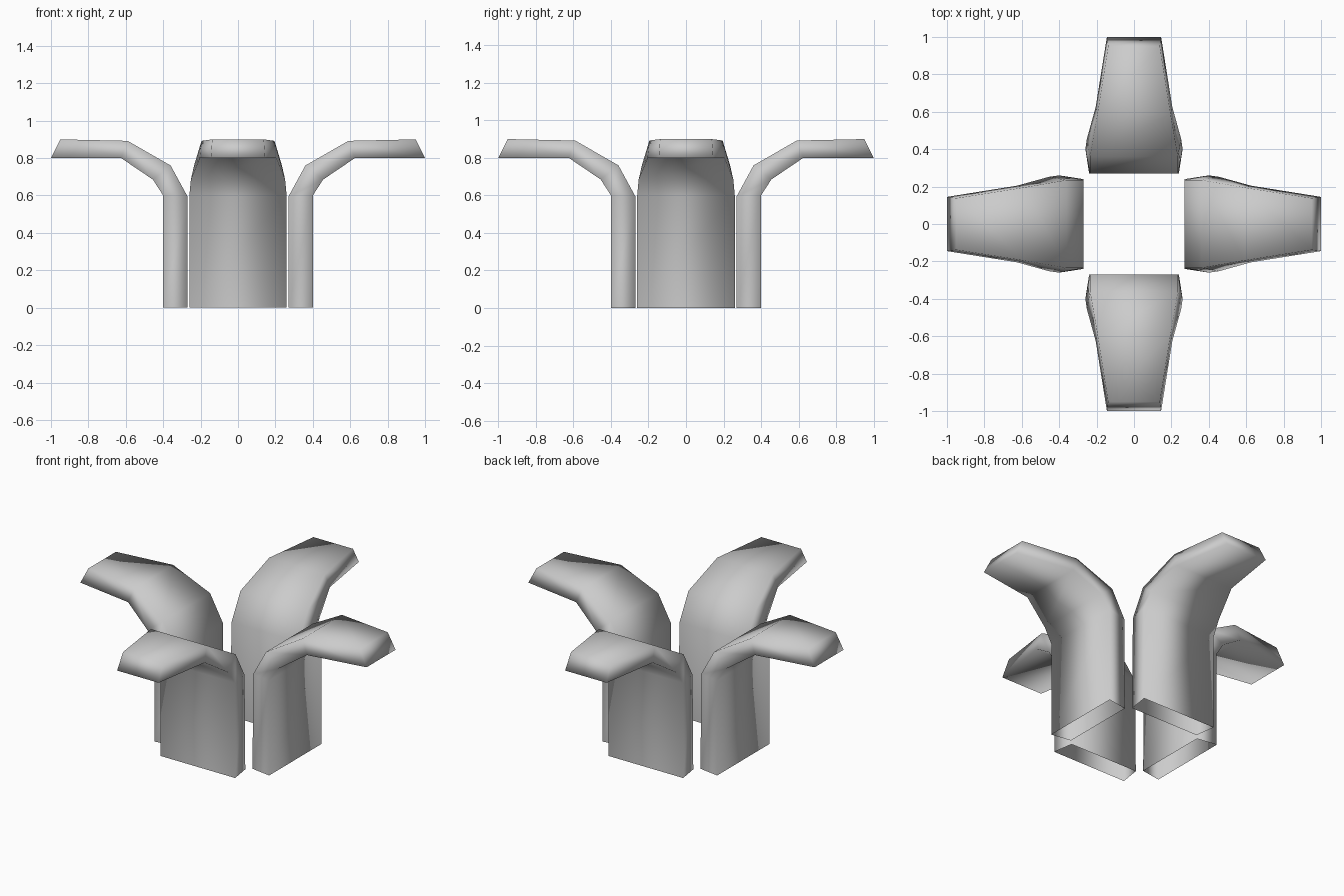
import bpy
import bmesh
import math
from mathutils import Matrix

cube = bpy.data.objects.get("Cube")
if cube:
    bpy.data.objects.remove(cube, do_unlink=True)

grey = bpy.data.materials.new("plain_grey")
grey.use_nodes = True
grey.diffuse_color = (0.6, 0.6, 0.6, 1)
grey.node_tree.nodes["Principled BSDF"].inputs["Base Color"].default_value = (0.6, 0.6, 0.6, 1)

# Petal profile from base to tip: (distance from centre, height, half width)
OUTER = [(0.40, 0, 0.26), (0.40, 0.6, 0.26), (0.455, 0.685, 0.252), (0.625, 0.8, 0.205), (1.0, 0.8, 0.145)]
INNER = [(0.27, 0, 0.24), (0.27, 0.595, 0.235), (0.36, 0.76, 0.235), (0.59, 0.892, 0.195), (0.95, 0.9, 0.138)]


def make_petal(name, angle):
    """Curved hollow petal: open at the base, closed by a slanted tip."""
    bm = bmesh.new()
    rings = []
    for (ro, zo, wo), (ri, zi, wi) in zip(OUTER, INNER):
        corners = [(ro, -wo, zo), (ro, wo, zo), (ri, wi, zi), (ri, -wi, zi)]
        rings.append([bm.verts.new(c) for c in corners])
    for low, high in zip(rings, rings[1:]):
        for i in range(4):
            j = (i + 1) % 4
            bm.faces.new((low[i], low[j], high[j], high[i]))
    bm.faces.new(rings[-1])
    for face in bm.faces:
        face.smooth = True
    bmesh.ops.recalc_face_normals(bm, faces=bm.faces)
    bmesh.ops.rotate(bm, verts=bm.verts, matrix=Matrix.Rotation(angle, 3, "Z"))
    mesh = bpy.data.meshes.new(name)
    bm.to_mesh(mesh)
    bm.free()
    mesh.materials.append(grey)
    petal = bpy.data.objects.new(name, mesh)
    bpy.context.scene.collection.objects.link(petal)


# Four petals around the centre
for k, side in enumerate(("left", "back", "right", "front")):
    make_petal(side + "_petal", k * math.pi / 2)
